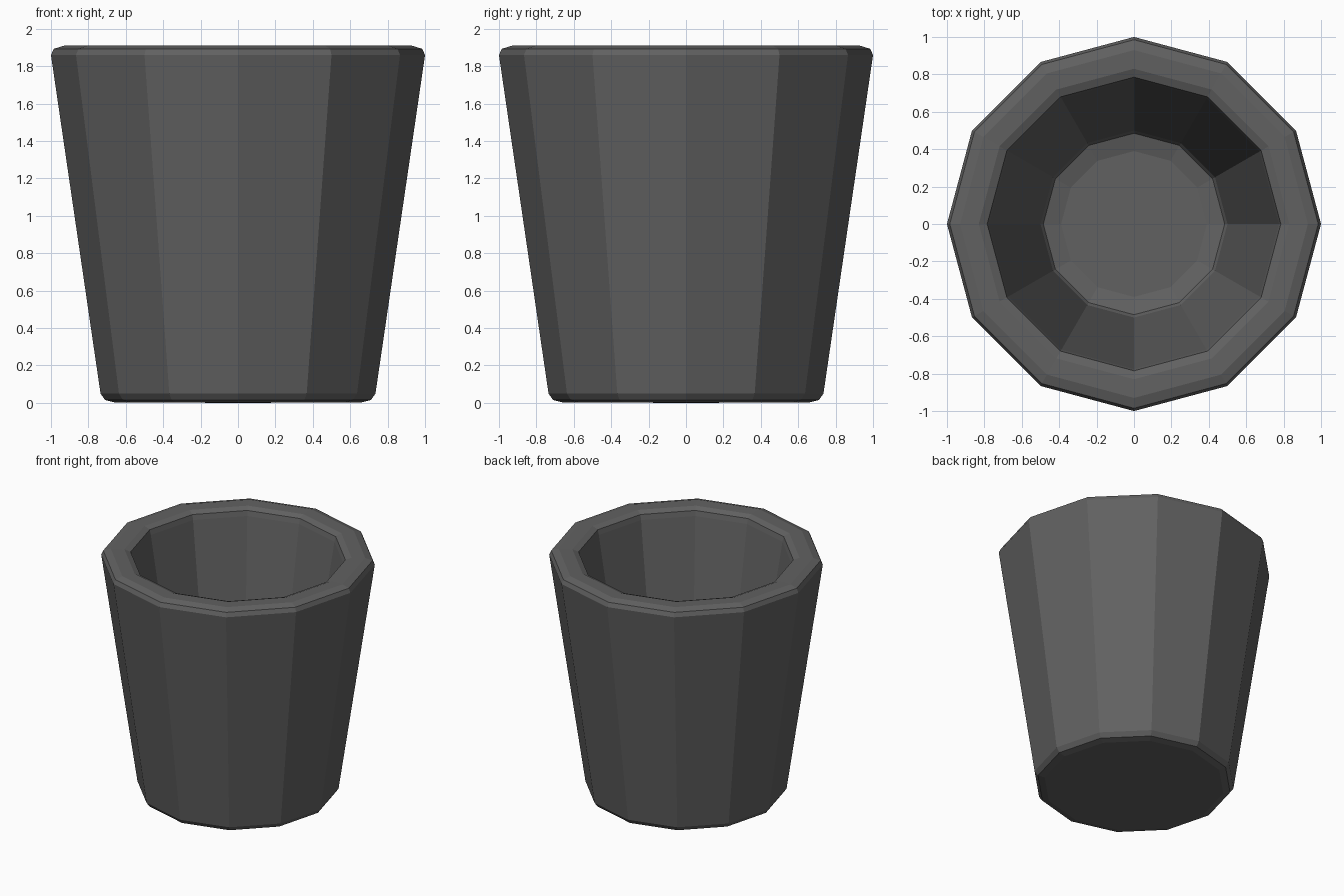
import bpy, bmesh
from math import cos, sin, pi

if "Cube" in bpy.data.objects:
    bpy.data.objects.remove(bpy.data.objects["Cube"])

SIDES = 12

# Cross-section (radius, height) from the underside centre, round the rim, to the inner floor centre
profile = [
    (0, 0), (0.66, 0.003), (0.71, 0.015), (0.735, 0.05),      # base with soft edge
    (1.0, 1.86), (0.985, 1.893), (0.93, 1.91),                # outer wall and rim edge
    (0.83, 1.908), (0.785, 1.89), (0.775, 1.85),              # inner rim edge
    (0.50, 0.19), (0.485, 0.165), (0.39, 0.14), (0, 0.14),    # inner wall and floor
]

bm = bmesh.new()
rings = []
for r, z in profile:
    count = SIDES if r else 1
    rings.append([bm.verts.new((r * cos(2 * pi * i / SIDES), r * sin(2 * pi * i / SIDES), z))
                  for i in range(count)])

# Skin neighbouring rings; close the underside and the floor
for a, b in zip(rings, rings[1:]):
    for i in range(SIDES):
        j = (i + 1) % SIDES
        if len(a) == 1:
            bm.faces.new((a[0], b[j], b[i]))
        elif len(b) == 1:
            bm.faces.new((a[i], a[j], b[0]))
        else:
            bm.faces.new((a[i], a[j], b[j], b[i]))
bmesh.ops.recalc_face_normals(bm, faces=bm.faces)

mesh = bpy.data.meshes.new("cup")
bm.to_mesh(mesh)
bm.free()
cup = bpy.data.objects.new("cup", mesh)
bpy.context.collection.objects.link(cup)

# Dark grey finish
mat = bpy.data.materials.new("dark_grey")
mat.diffuse_color = (0.12, 0.12, 0.12, 1)
mat.use_nodes = True
mat.node_tree.nodes["Principled BSDF"].inputs["Base Color"].default_value = mat.diffuse_color
mesh.materials.append(mat)
